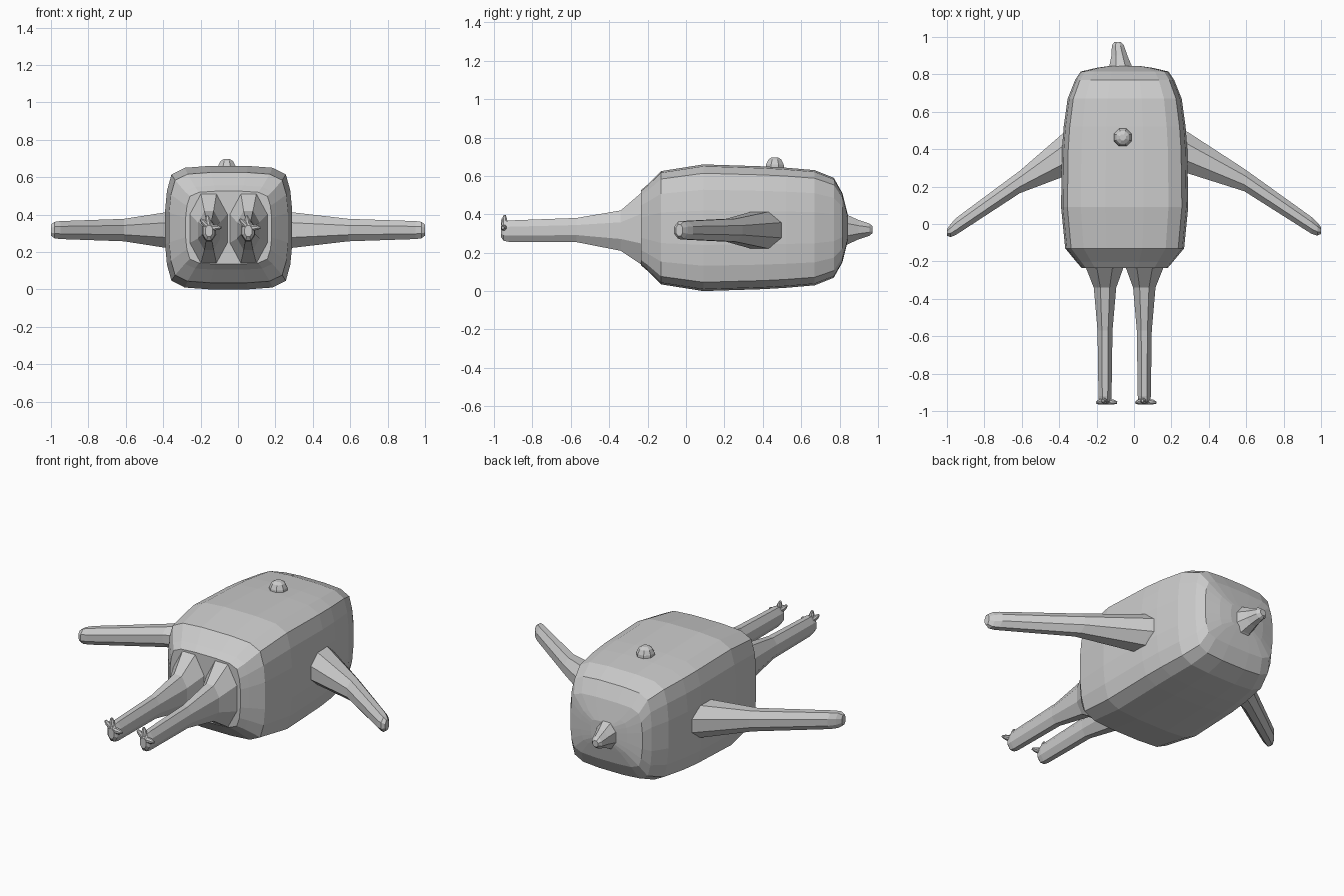
import bpy
from math import cos, sin, pi
from mathutils import Vector

CX, CZ = -0.05, 0.33
X, Y, Z = Vector((1, 0, 0)), Vector((0, 1, 0)), Vector((0, 0, 1))


def loft(name, section, rings):
    """Skin a closed section along rings of (centre, half-axis u, half-axis v)."""
    n = len(section)
    verts, faces = [], []
    for c, u, v in rings:
        verts += [Vector(c) + u * a + v * b for a, b in section]
    for r in range(len(rings) - 1):
        for i in range(n):
            j = (i + 1) % n
            faces.append((r * n + i, r * n + j, r * n + n + j, r * n + n + i))
    faces.append(tuple(reversed(range(n))))
    faces.append(tuple(range(len(verts) - n, len(verts))))
    mesh = bpy.data.meshes.new(name)
    mesh.from_pydata(verts, [], faces)
    obj = bpy.data.objects.new(name, mesh)
    bpy.context.collection.objects.link(obj)
    # Consistent outward normals
    import bmesh
    bm = bmesh.new()
    bm.from_mesh(mesh)
    bmesh.ops.recalc_face_normals(bm, faces=bm.faces)
    bm.to_mesh(mesh)
    bm.free()
    return obj


# Sections: rounded box for the body, octagon for limbs
quarter = [(1, 0.27), (0.97, 0.6), (0.9, 0.86), (0.69, 0.97), (0.3, 1)]
half = quarter + [(-a, b) for a, b in reversed(quarter)]
box = half + [(-a, -b) for a, b in half]
k = 1 / cos(pi / 8)
octagon = [(k * cos(pi / 8 + i * pi / 4), k * sin(pi / 8 + i * pi / 4)) for i in range(8)]

# Body: y, half width, half height
body = [(-0.235, 0.23, 0.195), (-0.20, 0.26, 0.225), (-0.13, 0.318, 0.295),
        (0.09, 0.34, 0.33), (0.40, 0.335, 0.32), (0.52, 0.326, 0.313),
        (0.67, 0.305, 0.30), (0.77, 0.265, 0.26), (0.815, 0.235, 0.18),
        (0.835, 0.15, 0.10), (0.845, 0.08, 0.06)]
loft("body", box, [((CX, y, CZ), X * w, Z * h) for y, w, h in body])

# Legs: y, offset from body centre, half width, z, half height
leg = [(-0.16, 0.11, 0.12, 0.325, 0.22), (-0.235, 0.107, 0.10, 0.325, 0.185),
       (-0.34, 0.105, 0.06, 0.315, 0.105), (-0.57, 0.105, 0.04, 0.318, 0.063),
       (-0.92, 0.105, 0.035, 0.312, 0.056), (-0.95, 0.105, 0.032, 0.312, 0.05),
       (-0.965, 0.105, 0.02, 0.312, 0.03)]
for side, label in ((-1, "left"), (1, "right")):
    loft(label + "_leg", octagon,
         [((CX + side * o, y, z), X * w, Z * h) for y, o, w, z, h in leg])
    # Small toes at the end of each leg
    foot = Vector((CX + side * 0.105, -0.945, 0.33))
    for i, d in enumerate([(-0.01, 0, 0.065), (0.065, -0.01, 0), (-0.045, -0.01, 0.045)]):
        d = Vector(d)
        u = d.cross(Y).normalized()
        v = d.cross(u).normalized()
        loft(f"{label}_toe_{i + 1}", octagon,
             [(foot + d * t, u * r, v * r) for t, r in ((0, 0.018), (0.7, 0.013), (1, 0.006))])

# Arms: x, y centre, half depth, half height
right_arm = [(0.18, 0.43, 0.12, 0.11), (0.29, 0.38, 0.11, 0.095), (0.59, 0.235, 0.06, 0.06),
             (0.95, -0.008, 0.045, 0.048), (0.98, -0.027, 0.035, 0.044),
             (1.0, -0.035, 0.018, 0.03)]
left_arm = [(-0.28, 0.42, 0.13, 0.11), (-0.385, 0.365, 0.115, 0.095), (-0.61, 0.225, 0.06, 0.06),
            (-0.95, -0.012, 0.045, 0.048), (-0.98, -0.035, 0.035, 0.044),
            (-1.0, -0.045, 0.018, 0.03)]
for name, arm in (("right_arm", right_arm), ("left_arm", left_arm)):
    loft(name, octagon, [((x, y, 0.317), Y * d, Z * h) for x, y, d, h in arm])

# Tail stub at the back: y, x centre, half width, half height
tail = [(0.81, -0.065, 0.085, 0.10), (0.845, -0.072, 0.06, 0.075), (0.90, -0.078, 0.043, 0.05),
        (0.955, -0.086, 0.032, 0.032), (0.972, -0.088, 0.018, 0.018)]
loft("tail_stub", octagon, [((x, y, 0.32), X * w, Z * h) for y, x, w, h in tail])

# Knob on top: z, radius
knob = [(0.61, 0.05), (0.66, 0.046), (0.685, 0.034), (0.697, 0.016)]
loft("top_knob", octagon, [((-0.06, 0.463, z), X * r, Y * r) for z, r in knob])
